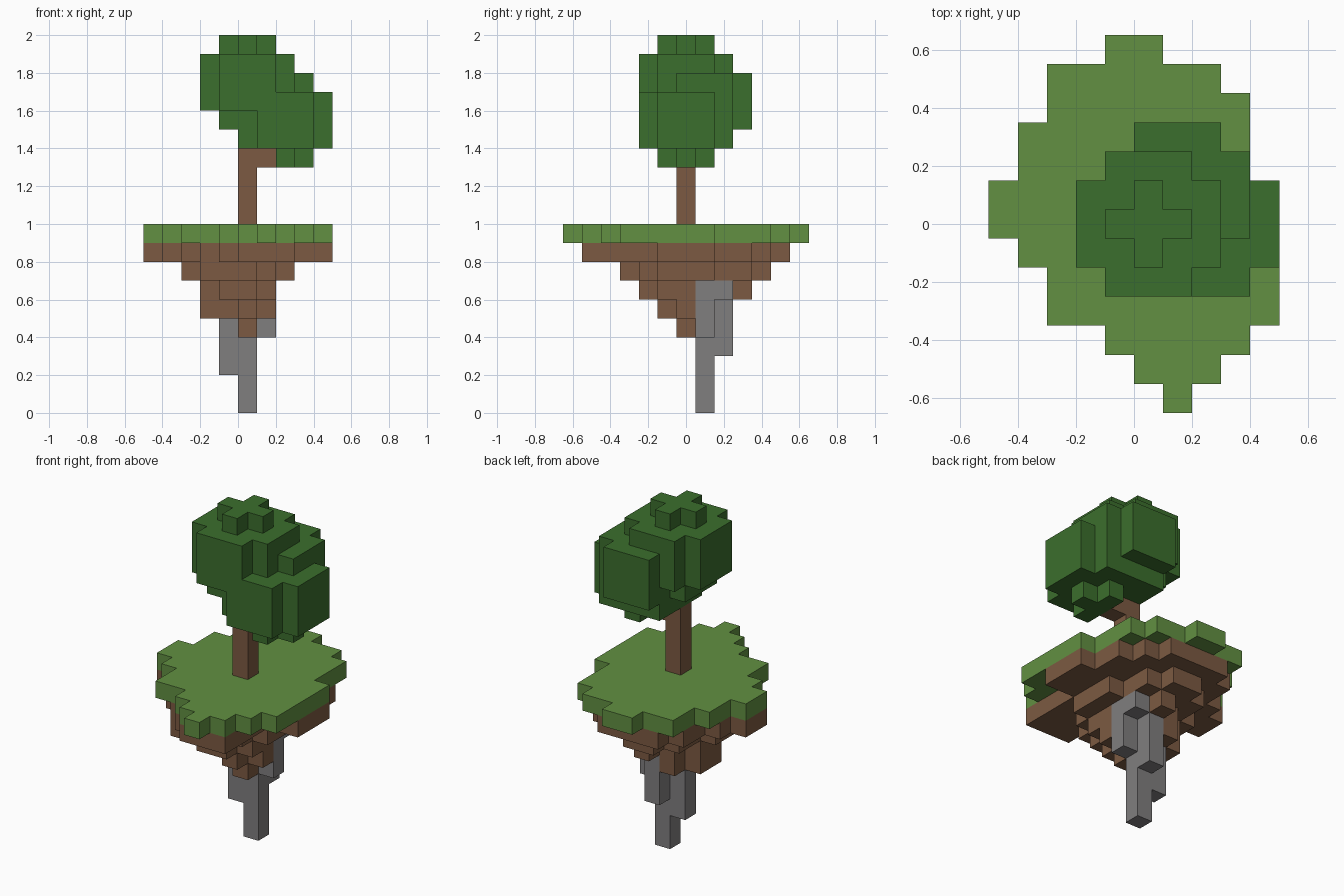
import bpy
import bmesh
from mathutils import Vector

cube = bpy.data.objects.get("Cube")
if cube:
    bpy.data.objects.remove(cube, do_unlink=True)

UNIT = 0.1


def material(name, colour):
    mat = bpy.data.materials.new(name)
    mat.use_nodes = True
    rgba = (*colour, 1)
    mat.diffuse_color = rgba
    mat.node_tree.nodes["Principled BSDF"].inputs["Base Color"].default_value = rgba
    return mat


def layer(bottom, top, first_row, *spans):
    """Block cells of a slab: one (start, end) x span per row, going to +y."""
    return {(x, first_row + row, z)
            for z in range(bottom, top)
            for row, (start, end) in enumerate(spans)
            for x in range(start, end)}


def corner(cell, axis, side, a, b):
    """Corner of a cell's face on the given axis and side."""
    point = list(cell)
    point[axis] += side
    point[(axis + 1) % 3] += a
    point[(axis + 2) % 3] += b
    return tuple(point)


def build(name, mat, cells):
    """Skin a set of blocks with its outer faces and merge the flat ones."""
    bm = bmesh.new()
    verts = {}

    def vert(point):
        if point not in verts:
            x, y, z = point
            verts[point] = bm.verts.new(Vector((x, y - 0.5, z)) * UNIT)
        return verts[point]

    for cell in sorted(cells):
        for axis in range(3):
            for side in (0, 1):
                neighbour = list(cell)
                neighbour[axis] += 1 if side else -1
                if tuple(neighbour) in cells:
                    continue
                loop = [(0, 0), (1, 0), (1, 1), (0, 1)]
                if not side:
                    loop.reverse()
                bm.faces.new([vert(corner(cell, axis, side, a, b)) for a, b in loop])
    bmesh.ops.dissolve_limit(bm, angle_limit=0.01, verts=bm.verts[:], edges=bm.edges[:])
    mesh = bpy.data.meshes.new(name)
    bm.to_mesh(mesh)
    bm.free()
    mesh.materials.append(mat)
    obj = bpy.data.objects.new(name, mesh)
    bpy.context.collection.objects.link(obj)
    return obj


grass = material("grass green", (0.122, 0.279, 0.054))
leaf = material("leaf green", (0.044, 0.156, 0.026))
earth = material("earth brown", (0.202, 0.102, 0.054))
rock = material("rock grey", (0.216, 0.209, 0.212))

# Grass top of the island
build("grass_top", grass, layer(
    9, 10, -6, (1, 2), (0, 3), (-1, 4), (-3, 5), (-3, 5), (-4, 5), (-5, 5),
    (-5, 5), (-4, 4), (-4, 4), (-3, 4), (-3, 3), (-1, 1)))

# Rock spike hanging below, stepped column by column
spike = (layer(0, 7, 1, (0, 1)) | layer(2, 7, 1, (-1, 0)) | layer(4, 7, 1, (1, 2))
         | layer(3, 7, 2, (0, 1)) | layer(6, 7, 2, (1, 2)))
build("rock_spike", rock, spike)

# Earth narrowing in steps under the grass
soil = layer(8, 9, -5, (0, 3), (-1, 3), (-2, 3), (-3, 3), (-4, 5), (-5, 5),
             (-5, 5), (-4, 4), (-3, 4), (-3, 3), (-2, 2))
soil |= layer(7, 8, -3, (-2, 1), (-2, 2), (-3, 3), (-3, 3), (-3, 3),
              (-2, 2), (-2, 2), (-1, 1))
soil |= layer(6, 7, -2, (-1, 1), (-1, 2), (-2, 2), (-2, 2), (-1, 2), (0, 1))
soil |= layer(5, 6, -1, (0, 1), (-2, 2), (-2, 2), (-1, 0))
soil |= layer(4, 5, 0, (0, 1))
build("earth_body", earth, soil - spike)

# Leaning crown: an upper and a lower clump of leaves
wide = [(-2, 3)] * 3
upper = (layer(19, 20, -1, (0, 1), (-1, 2), (0, 1))
         | layer(16, 19, -2, (-1, 2), *wide, (-1, 2))
         | layer(15, 16, -1, *[(-1, 2)] * 3))
lower = (layer(14, 17, -2, (1, 4), *[(0, 5)] * 3, (0, 4))
         | layer(15, 18, 3, (0, 3))
         | layer(17, 18, 0, *[(0, 4)] * 3)
         | layer(13, 14, -1, (2, 3), (2, 4), (2, 3)))
build("tree_crown", leaf, upper | lower)

# Trunk with a short bend towards the lower clump
build("tree_trunk", earth, layer(10, 14, 0, (0, 1)) | layer(13, 14, 0, (0, 2)))
